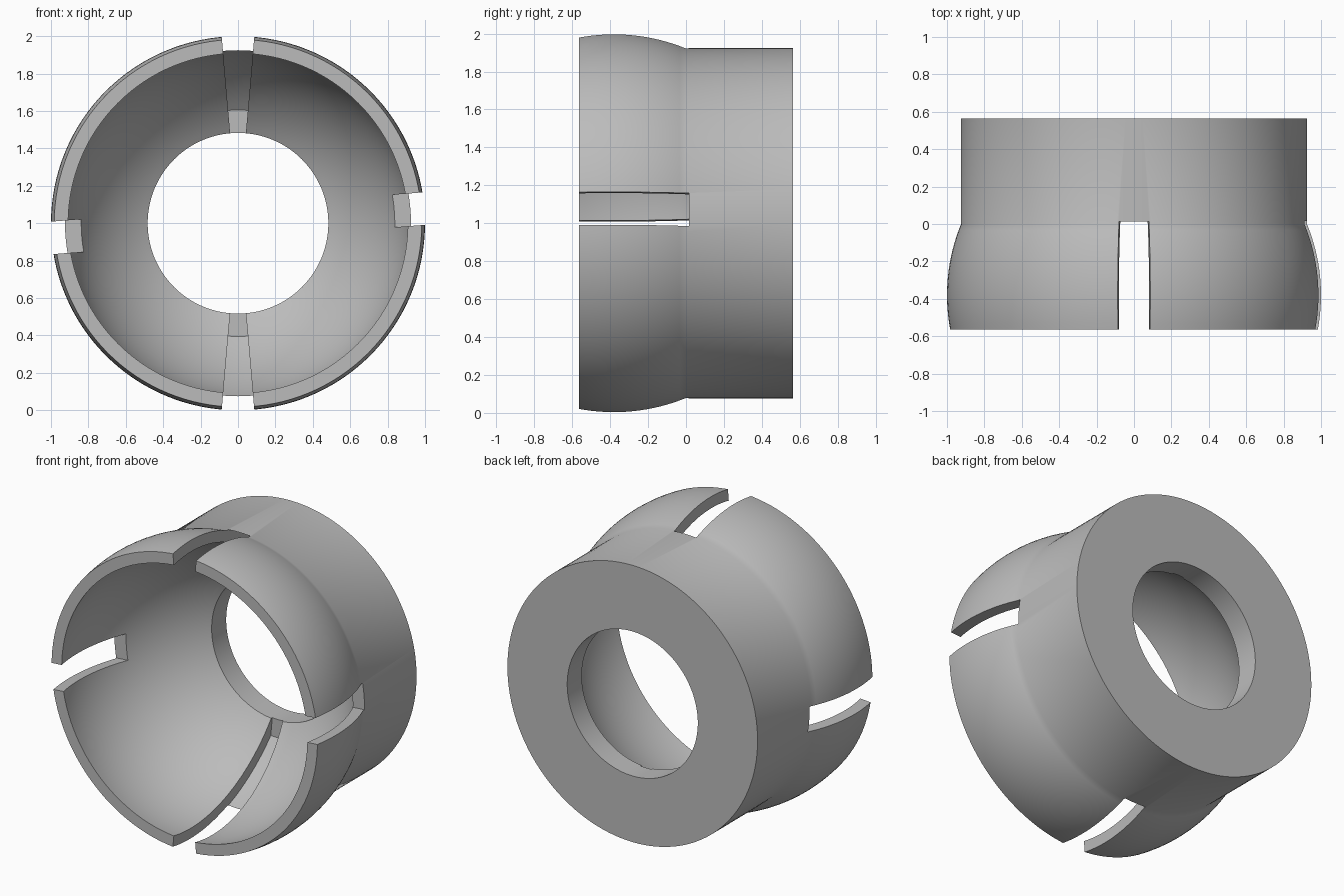
import bpy, bmesh, math
from mathutils import Matrix, Vector

if "Cube" in bpy.data.objects:
    bpy.data.objects.remove(bpy.data.objects["Cube"])

CY = -0.38            # centre of the ball along the axis
R_OUT, R_IN = 1.0, 0.927
R_BODY, R_HOLE = 0.925, 0.483
FRONT, BACK = -0.565, 0.565
SLOT_END = 0.015

grey = bpy.data.materials.new("plain grey")
grey.diffuse_color = (0.5, 0.5, 0.5, 1)
grey.use_nodes = True
grey.node_tree.nodes["Principled BSDF"].inputs["Base Color"].default_value = grey.diffuse_color


def arc(radius, y0, y1, n):
    """Points (r, y) on the ball of given radius, between two axial positions."""
    a0, a1 = (math.asin((y - CY) / radius) for y in (y0, y1))
    steps = [a0 + (a1 - a0) * i / n for i in range(n + 1)]
    return [(radius * math.cos(a), CY + radius * math.sin(a)) for a in steps]


def finish(name, bm):
    bmesh.ops.recalc_face_normals(bm, faces=bm.faces)
    mesh = bpy.data.meshes.new(name)
    bm.to_mesh(mesh)
    bm.free()
    mesh.materials.append(grey)
    ob = bpy.data.objects.new(name, mesh)
    ob.location.z = 1
    bpy.context.collection.objects.link(ob)
    return ob


def lathe(name, profile, middle=0.0, sweep=2 * math.pi, steps=128):
    """Revolve a closed (r, y) profile around the y axis, centred on an angle."""
    bm = bmesh.new()
    full = sweep > 6.28
    rings = []
    for i in range(steps if full else steps + 1):
        a = middle - sweep / 2 + sweep * i / steps
        rings.append([bm.verts.new((r * math.cos(a), y, r * math.sin(a))) for r, y in profile])
    n = len(profile)
    for i in range(steps):
        a, b = rings[i], rings[(i + 1) % len(rings)]
        for j in range(n):
            k = (j + 1) % n
            bm.faces.new((a[j], a[k], b[k], b[j]))
    if not full:
        bm.faces.new(rings[0])
        bm.faces.new(rings[-1])
    return finish(name, bm)


# Socket: ball-shaped front, straight body, hollow ball inside, round back hole
y_hole = CY + math.sqrt(R_IN ** 2 - R_HOLE ** 2)
y_seam = CY + math.sqrt(R_OUT ** 2 - R_BODY ** 2)
profile = arc(R_OUT, FRONT, y_seam, 16)
profile += [(R_BODY, BACK), (R_HOLE, BACK)]
profile += arc(R_IN, y_hole, FRONT, 32)
socket = lathe("slotted_socket", profile)

# Wedge cutters: top and bottom slots that run on inside as shallow grooves
groove = [(0.3, -0.8), (1.05, -0.8), (1.05, CY)]
groove += arc(1.005, CY + 0.01, 0.422, 24) + [(0.3, 0.422)]
cutters = [lathe(f"{side}_slot_cutter", groove, math.radians(angle), math.radians(10), 4)
           for side, angle in (("top", 90), ("bottom", -90))]

# Straight cutter: slightly turned slots on both sides
bm = bmesh.new()
bmesh.ops.create_cube(bm, size=1)
bmesh.ops.scale(bm, verts=bm.verts, vec=(2.4, SLOT_END + 0.8, 0.174))
bmesh.ops.translate(bm, verts=bm.verts, vec=Vector((0, (SLOT_END - 0.8) / 2, 0)))
bmesh.ops.rotate(bm, verts=bm.verts, cent=(0, 0, 0),
                 matrix=Matrix.Rotation(math.radians(-4.5), 3, 'Y'))
cutters.append(finish("side_slot_cutter", bm))

# Cut the slots and shade
bpy.context.view_layer.objects.active = socket
socket.select_set(True)
for c in cutters:
    mod = socket.modifiers.new(c.name, 'BOOLEAN')
    mod.operation = 'DIFFERENCE'
    mod.solver = 'EXACT'
    mod.object = c
    bpy.ops.object.modifier_apply(modifier=mod.name)
for c in cutters:
    bpy.data.objects.remove(c, do_unlink=True)
bpy.ops.object.shade_smooth_by_angle(angle=math.radians(30))
